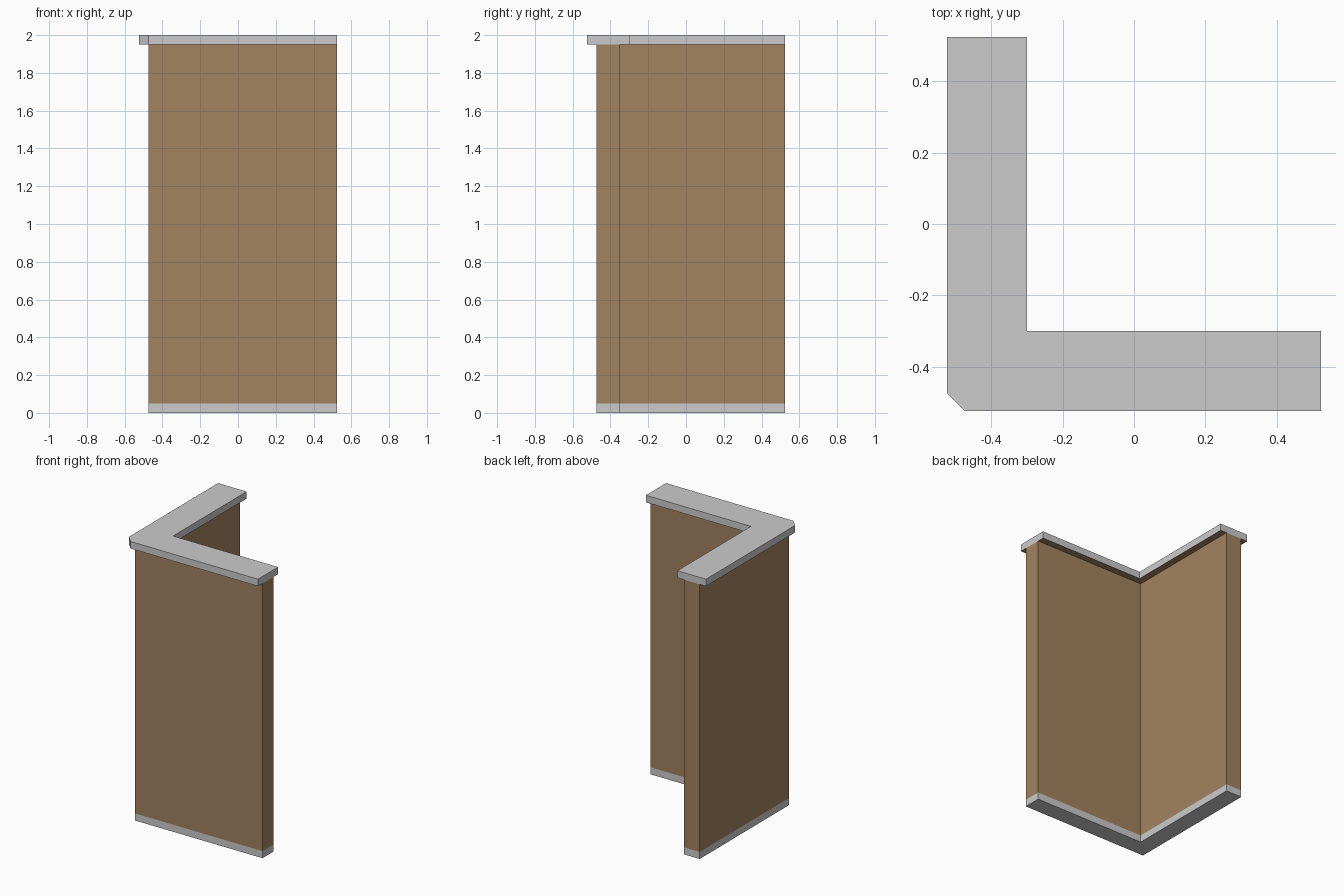
import bpy
import bmesh

if "Cube" in bpy.data.objects:
    bpy.data.objects.remove(bpy.data.objects["Cube"])

END = 0.525  # both arms of the corner stop here


def corner_profile(outer, inner, chamfer=0.0):
    """L-shaped outline, counter-clockwise, with an optional cut outer corner."""
    if chamfer:
        corner = [(outer, outer + chamfer), (outer + chamfer, outer)]
    else:
        corner = [(outer, outer)]
    return corner + [(END, outer), (END, inner), (inner, inner), (inner, END), (outer, END)]


def extrude_part(name, profile, z0, z1, material=None, underside=None):
    bm = bmesh.new()
    base = bm.faces.new([bm.verts.new((x, y, z0)) for x, y in profile])
    top = bmesh.ops.extrude_face_region(bm, geom=[base], use_keep_orig=True)
    verts = [g for g in top["geom"] if isinstance(g, bmesh.types.BMVert)]
    bmesh.ops.translate(bm, verts=verts, vec=(0, 0, z1 - z0))
    bmesh.ops.recalc_face_normals(bm, faces=bm.faces)
    bm.normal_update()
    if underside:
        for face in bm.faces:
            face.material_index = 1 if face.normal.z < -0.5 else 0
    mesh = bpy.data.meshes.new(name)
    bm.to_mesh(mesh)
    bm.free()
    obj = bpy.data.objects.new(name, mesh)
    bpy.context.collection.objects.link(obj)
    if material:
        mesh.materials.append(material)
    if underside:
        mesh.materials.append(underside)
    return obj


def make_material(name, color):
    material = bpy.data.materials.new(name)
    material.diffuse_color = (*color, 1)
    material.use_nodes = True
    material.node_tree.nodes["Principled BSDF"].inputs["Base Color"].default_value = material.diffuse_color
    return material


brown = make_material("brown_panel", (0.364, 0.226, 0.115))
grey = make_material("grey_trim", (0.604, 0.604, 0.604))

wall = corner_profile(-0.475, -0.35)
cap = corner_profile(-0.525, -0.30, chamfer=0.05)

# Grey skirting strip, brown wall, and overhanging grey cap with brown underside
extrude_part("base_strip", wall, 0.0, 0.05, grey)
extrude_part("corner_wall", wall, 0.05, 1.95, brown)
extrude_part("top_cap", cap, 1.95, 2.0, grey, underside=brown)
